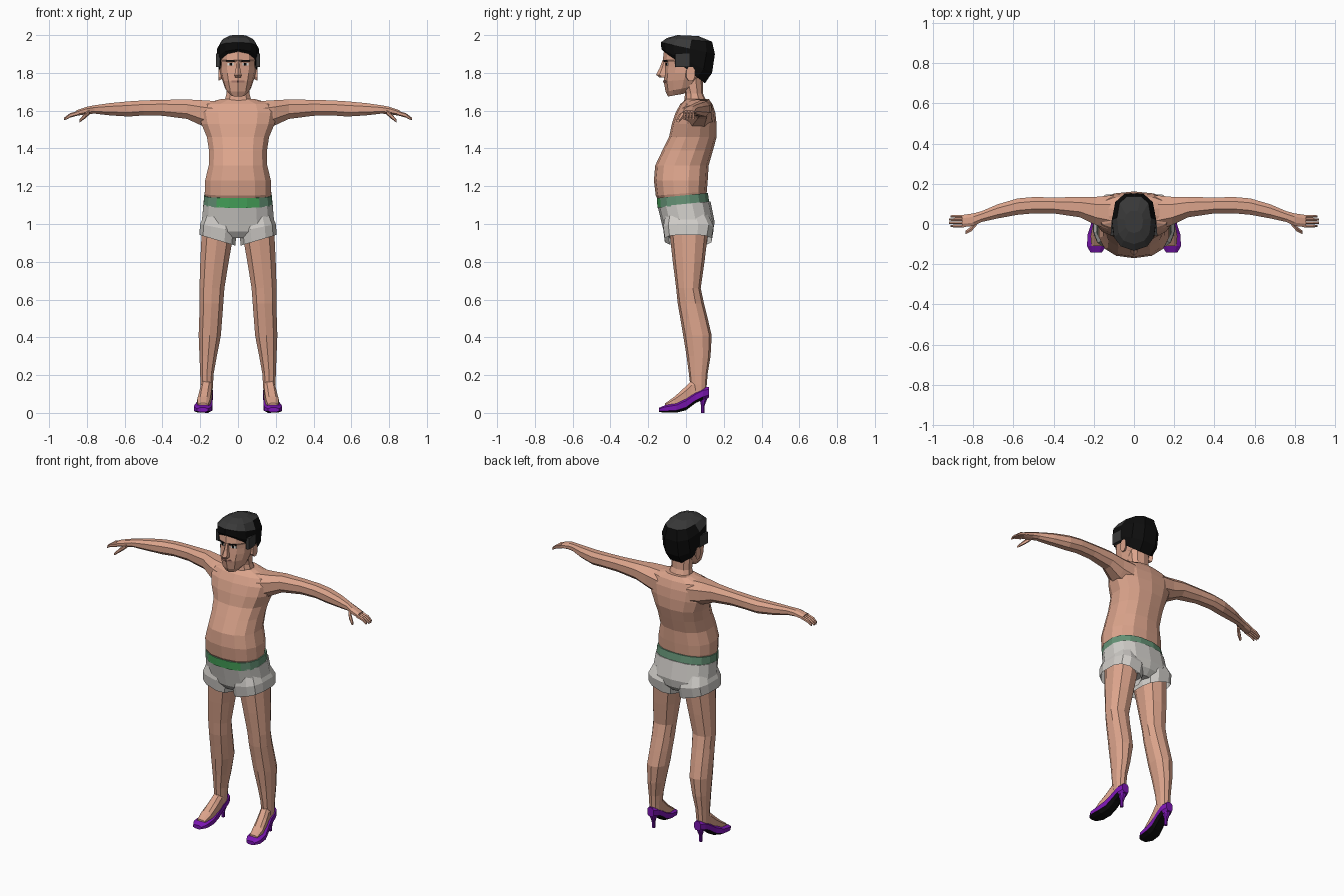
import bpy, bmesh
from math import sin, cos, pi, tau
from mathutils import Vector, Matrix, Euler

if "Cube" in bpy.data.objects:
    bpy.data.objects.remove(bpy.data.objects["Cube"])


def material(name, r, g, b):
    m = bpy.data.materials.new(name)
    m.use_nodes = True
    m.diffuse_color = (r, g, b, 1)
    m.node_tree.nodes["Principled BSDF"].inputs["Base Color"].default_value = (r, g, b, 1)
    return m


skin = material("skin", 0.71, 0.37, 0.26)
black = material("black", 0.004, 0.004, 0.004)
charcoal = material("charcoal", 0.04, 0.04, 0.04)
white = material("eye white", 0.75, 0.75, 0.72)
lips = material("lips", 0.38, 0.18, 0.14)
green = material("green", 0.06, 0.36, 0.1)
dull_green = material("dull green", 0.13, 0.29, 0.18)
cloth = material("shorts cloth", 0.63, 0.61, 0.58)
purple = material("purple", 0.2, 0.008, 0.45)


def finish(name, bm, mats, rule=None, mirror=False):
    """Turn a bmesh into a flat shaded object, colouring faces by a rule."""
    bmesh.ops.recalc_face_normals(bm, faces=bm.faces)
    bm.normal_update()
    for f in bm.faces:
        f.material_index = rule(f) if rule else 0
    me = bpy.data.meshes.new(name)
    bm.to_mesh(me)
    bm.free()
    for m in mats:
        me.materials.append(m)
    ob = bpy.data.objects.new(name, me)
    bpy.context.collection.objects.link(ob)
    if mirror:
        ob.modifiers.new("mirror", 'MIRROR')
    return ob


def loft(name, rings, mats, rule=None, mirror=False, caps=(True, True)):
    bm = bmesh.new()
    loops = [[bm.verts.new(p) for p in ring] for ring in rings]
    n = len(loops[0])
    for a, b in zip(loops, loops[1:]):
        for i in range(n):
            j = (i + 1) % n
            bm.faces.new((a[i], a[j], b[j], b[i]))
    for cap, ring in zip(caps, (loops[0], loops[-1])):
        if cap:
            bm.faces.new(ring)
    return finish(name, bm, mats, rule, mirror)


def oval(a0, a1, b0, b1, n=10, p=2.3):
    """Points of a rounded section between two limits on each axis."""
    pts = []
    for i in range(n):
        t = tau * (i + 0.5) / n
        c, s = [abs(v) ** (2 / p) * (1 if v > 0 else -1) for v in (cos(t), sin(t))]
        pts.append(((a0 + a1) / 2 + c * (a1 - a0) / 2, (b0 + b1) / 2 + s * (b1 - b0) / 2))
    return pts


def level(z, x0, x1, y0, y1, n=10, p=2.3, sx=0, sy=0):
    """Horizontal section, optionally sloping along x or y."""
    return [(x, y, z + sx * (x - x0) + sy * (y - y0)) for x, y in oval(x0, x1, y0, y1, n, p)]


def along_x(x, y0, y1, z0, z1, n=8):
    return [(x, y, z) for y, z in oval(y0, y1, z0, z1, n)]


def along_y(y, xc, rx, z0, z1, n=8):
    return [(x, y, z) for x, z in oval(xc - rx, xc + rx, z0, z1, n, 2.8)]


def box(name, loc, size, mat, turn=0, tilt=0, mirror=True):
    bm = bmesh.new()
    rot = Euler((0, tilt, turn)).to_matrix().to_4x4()
    bmesh.ops.create_cube(bm, size=1, matrix=Matrix.Translation(loc) @ rot @ Matrix.Diagonal((*size, 1)))
    return finish(name, bm, [mat], mirror=mirror)


# Torso with a rounded belly
torso = [(1.10, .165, -.13, .105), (1.15, .18, -.16, .11), (1.23, .178, -.17, .115),
         (1.31, .158, -.163, .12), (1.39, .157, -.125, .143), (1.46, .168, -.09, .162),
         (1.53, .198, -.075, .162), (1.59, .21, -.055, .155), (1.635, .19, -.03, .14), (1.662, .09, .0, .12)]
loft("torso", [level(z, -w, w, a, b, 14, 2.4, 0, .08) for z, w, a, b in torso[:2]]
     + [level(z, -w, w, a, b, 14, 2.4) for z, w, a, b in torso[2:]], [skin])

# Arms ending in drooping hands
arm = [(.10, -.04, .15, 1.49, 1.655), (.19, -.01, .14, 1.515, 1.66), (.27, .03, .138, 1.553, 1.663),
       (.4, .05, .135, 1.57, 1.66), (.5, .05, .137, 1.572, 1.657), (.58, .043, .13, 1.566, 1.652),
       (.68, .025, .10, 1.573, 1.642), (.76, .008, .065, 1.583, 1.63), (.80, -.012, .055, 1.58, 1.622),
       (.855, -.018, .047, 1.572, 1.603)]
loft("arm", [along_x(*r) for r in arm], [skin], mirror=True)
for i in range(4):
    y = -.018 + i * .016
    tip = .925 - .008 * abs(i - 1.5)
    loft("finger", [along_x(.845, y, y + .0165, 1.575, 1.6, 6), along_x(.89, y, y + .016, 1.563, 1.586, 6),
                    along_x(tip, y + .002, y + .014, 1.55, 1.563, 6)], [skin], mirror=True)
loft("thumb", [along_x(.785, -.012, .02, 1.58, 1.605, 6), along_x(.81, -.038, -.01, 1.558, 1.588, 6),
               along_x(.838, -.052, -.032, 1.538, 1.555, 6)], [skin], mirror=True)

# Neck
neck = [(1.6, .085, -.03, .12), (1.65, .074, -.01, .108), (1.69, .064, -.005, .09), (1.8, .066, -.04, .09)]
loft("neck", [level(z, -w, w, a, b) for z, w, a, b in neck], [skin])


# Head and hair share one outline: wedge face, broad temples, rounded back
def skull(zf, zb, w, yf, yb):
    mid = (yf + yb) / 2
    half = [(.6 * w, yf + .2 * w), (.9 * w, yf + .6 * w), (w, mid + .01), (.85 * w, yb - .4 * w), (.4 * w, yb)]
    pts = [(0, yf)] + half + [(-x, y) for x, y in reversed(half)]
    return [(x, y, zf + (zb - zf) * (y - yf) / (yb - yf)) for x, y in pts]


head = [(1.675, 1.69, .04, -.095, -.01), (1.7, 1.73, .068, -.108, .045), (1.755, 1.77, .084, -.118, .075),
        (1.8, 1.8, .094, -.115, .1), (1.835, 1.835, .096, -.112, .115), (1.857, 1.857, .097, -.113, .12),
        (1.868, 1.868, .098, -.123, .122), (1.93, 1.93, .094, -.115, .12)]
loft("head", [skull(*r) for r in head], [skin])
hair = [(1.912, 1.745, .101, -.116, .1), (1.925, 1.8, .112, -.13, .138), (1.962, 1.9, .11, -.133, .153),
        (1.985, 1.965, .085, -.1, .138), (2.0, 1.995, .045, -.045, .065)]
loft("hair", [skull(*r) for r in hair], [black, charcoal], lambda f: int(f.normal.z > .45))
box("sideburn", (.104, -.02, 1.867), (.02, .075, .07), charcoal, turn=.06)
loft("ear", [along_x(.085, -.005, .035, 1.765, 1.82), along_x(.104, .0, .05, 1.755, 1.835)], [skin], mirror=True)

# Face
nose = [(1.776, .018, -.142), (1.79, .021, -.158), (1.825, .013, -.14), (1.868, .01, -.124)]
loft("nose", [level(z, -w, w, y, -.08, 6) for z, w, y in nose], [skin])
box("eye", (.039, -.0995, 1.846), (.032, .008, .014), white, turn=.32)
box("pupil", (.038, -.102, 1.846), (.013, .008, .014), black, turn=.32)
box("eyebrow", (.04, -.109, 1.864), (.044, .009, .008), black, turn=.32, tilt=-.06)
box("mouth", (.017, -.1115, 1.755), (.034, .009, .012), lips, turn=.32)

# Shorts: waistband, hips and flared leg openings
loft("waistband", [level(1.085, -.185, .185, -.153, .125, 16, 2.4, 0, .12),
                   level(1.137, -.183, .183, -.157, .118, 16, 2.4, 0, .1)],
     [dull_green, green], lambda f: int(f.normal.y < -.5 and abs(f.calc_center_median().x) < .13))
hips = [(.925, .13, -.09, .11), (.96, .19, -.118, .142), (1.01, .195, -.13, .152), (1.092, .187, -.15, .13)]
loft("shorts", [level(z, -w, w, a, b, 14, 2.5, 0, .1 if w == .187 else 0) for z, w, a, b in hips], [cloth])
cuff = [(.885, .012, .207, -.115, .138, .3), (.96, .004, .203, -.124, .15, .2), (1.05, .01, .18, -.11, .12, 0)]
loft("shorts_leg", [level(z, a, b, c, d, 12, 2.8, s) for z, a, b, c, d, s in cuff],
     [cloth], mirror=True, caps=(False, True))

# Legs
leg = [(.08, .135, .195, .035, .105), (.15, .131, .2, .022, .11), (.21, .127, .202, .015, .115),
       (.3, .11, .206, .003, .13), (.41, .088, .211, -.015, .136), (.5, .081, .208, -.03, .115),
       (.58, .075, .206, -.044, .095), (.66, .069, .207, -.052, .078), (.8, .046, .203, -.07, .098),
       (.98, .014, .195, -.09, .12)]
loft("leg", [level(*r) for r in leg], [skin], mirror=True)
foot = [(-.11, .185, .028, .02, .052), (-.06, .182, .036, .025, .088), (-.01, .174, .034, .03, .135),
        (.03, .167, .032, .06, .175), (.07, .165, .03, .08, .18)]
loft("foot", [along_y(*r) for r in foot], [skin], mirror=True)

# High heeled shoes with dark soles
shoe = [(-.142, .188, .03, .004, .028), (-.11, .187, .05, 0, .042), (-.05, .183, .05, 0, .055),
        (.0, .175, .041, .012, .082), (.05, .168, .036, .05, .115), (.09, .166, .036, .068, .136),
        (.122, .165, .024, .08, .14)]
loft("shoe", [along_y(*r) for r in shoe], [purple, black],
     lambda f: int(f.normal.z < -.6 and f.calc_center_median().y < .08), mirror=True)
heel = [(0, .010, .078, .098), (.04, .011, .078, .1), (.09, .026, .068, .12)]
loft("heel", [level(z, .166 - r, .166 + r, a, b, 8) for z, r, a, b in heel], [purple], mirror=True)
